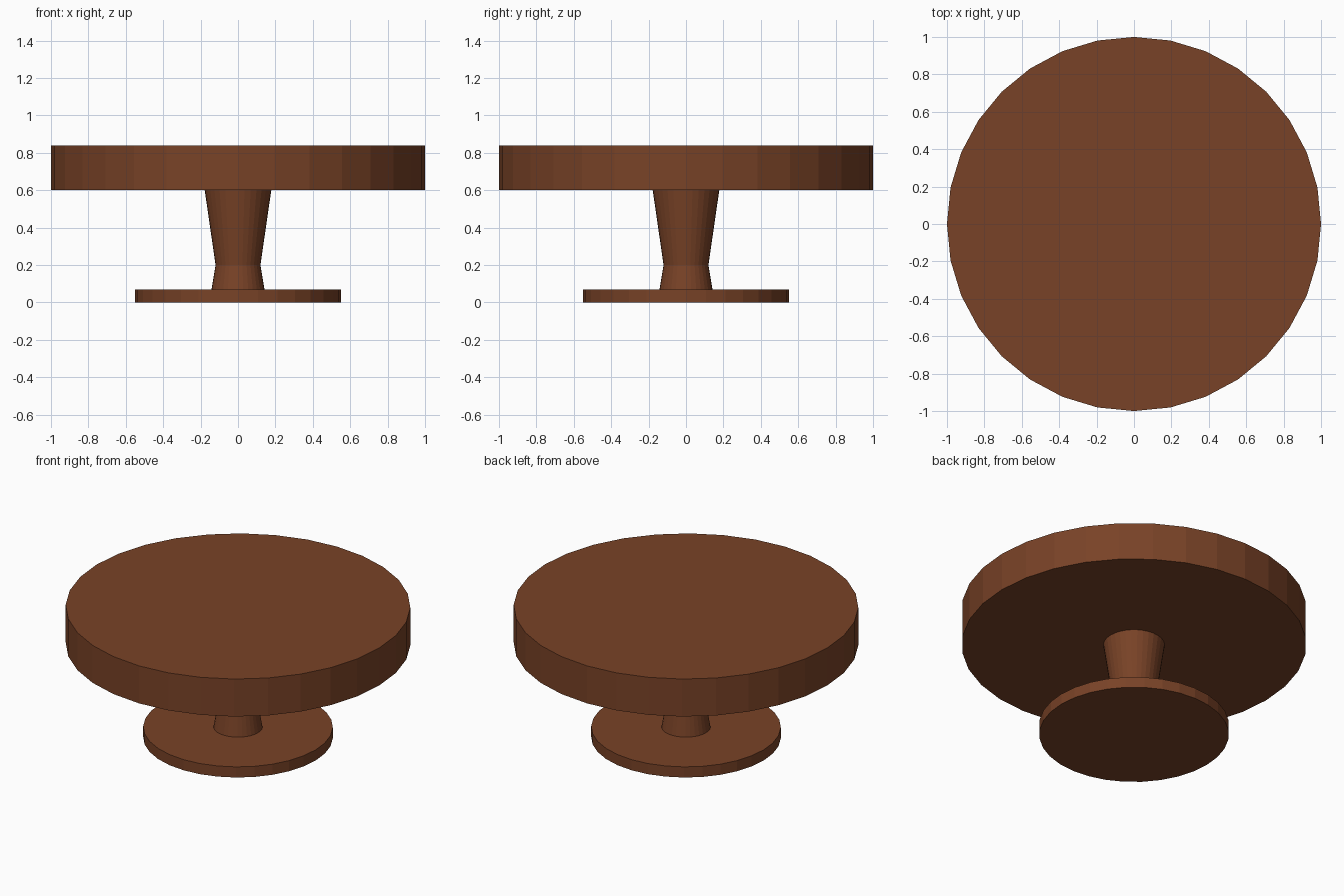
import bpy, bmesh, math, random
from mathutils import Vector

if "Cube" in bpy.data.objects:
    bpy.data.objects.remove(bpy.data.objects["Cube"])

random.seed(7)
SIDES = 32

wood = bpy.data.materials.new("brown_wood")
wood.diffuse_color = (0.19, 0.055, 0.02, 1)
wood.use_nodes = True
wood.node_tree.nodes["Principled BSDF"].inputs["Base Color"].default_value = wood.diffuse_color


def lathe(profile):
    """Closed flat-sided solid from (radius, z) rings, bottom to top."""
    bm = bmesh.new()
    rings = []
    for r, z in profile:
        rings.append([bm.verts.new((r * math.cos(2 * math.pi * i / SIDES),
                                    r * math.sin(2 * math.pi * i / SIDES), z))
                      for i in range(SIDES)])
    bm.faces.new(rings[0][::-1])
    bm.faces.new(rings[-1])
    for a, b in zip(rings, rings[1:]):
        for i in range(SIDES):
            j = (i + 1) % SIDES
            bm.faces.new((a[i], a[j], b[j], b[i]))
    return bm


def scatter(count, radius, z0, z1, gap):
    """Random, well spaced shard centres inside a cylinder."""
    pts = []
    for _ in range(5000):
        r, a = radius * math.sqrt(random.random()), random.uniform(0, 2 * math.pi)
        p = Vector((r * math.cos(a), r * math.sin(a), random.uniform(z0, z1)))
        if all((p - q).length > gap for q in pts):
            pts.append(p)
        if len(pts) == count:
            break
    return pts


def shattered(name, profile, centres):
    """Cut the solid into fitted shards, one around each centre."""
    solid = lathe(profile)
    mesh = bpy.data.meshes.new(name)
    joined = bmesh.new()
    for c in centres:
        cell = solid.copy()
        for o in centres:
            if o is c:
                continue
            cut = bmesh.ops.bisect_plane(
                cell, geom=cell.verts[:] + cell.edges[:] + cell.faces[:],
                dist=1e-6, plane_co=(c + o) / 2, plane_no=(o - c).normalized(),
                clear_outer=True)
            rim = [e for e in cut["geom_cut"]
                   if isinstance(e, bmesh.types.BMEdge) and e.is_boundary]
            if rim:
                bmesh.ops.holes_fill(cell, edges=rim, sides=0)
        bmesh.ops.recalc_face_normals(cell, faces=cell.faces[:])
        shard = bpy.data.meshes.new("shard")
        cell.to_mesh(shard)
        cell.free()
        joined.from_mesh(shard)
        bpy.data.meshes.remove(shard)
    joined.to_mesh(mesh)
    joined.free()
    solid.free()
    obj = bpy.data.objects.new(name, mesh)
    mesh.materials.append(wood)
    bpy.context.collection.objects.link(obj)
    return obj


# Round tabletop
shattered("tabletop", [(1, 0.60), (1, 0.84)], scatter(48, 1.0, 0.60, 0.84, 0.19))
# Waisted pedestal
shattered("pedestal", [(0.142, 0.068), (0.12, 0.20), (0.178, 0.60)],
          scatter(16, 0.14, 0.07, 0.60, 0.09))
# Foot disc
shattered("foot", [(0.55, 0), (0.55, 0.068)], scatter(36, 0.55, 0, 0.068, 0.11))
